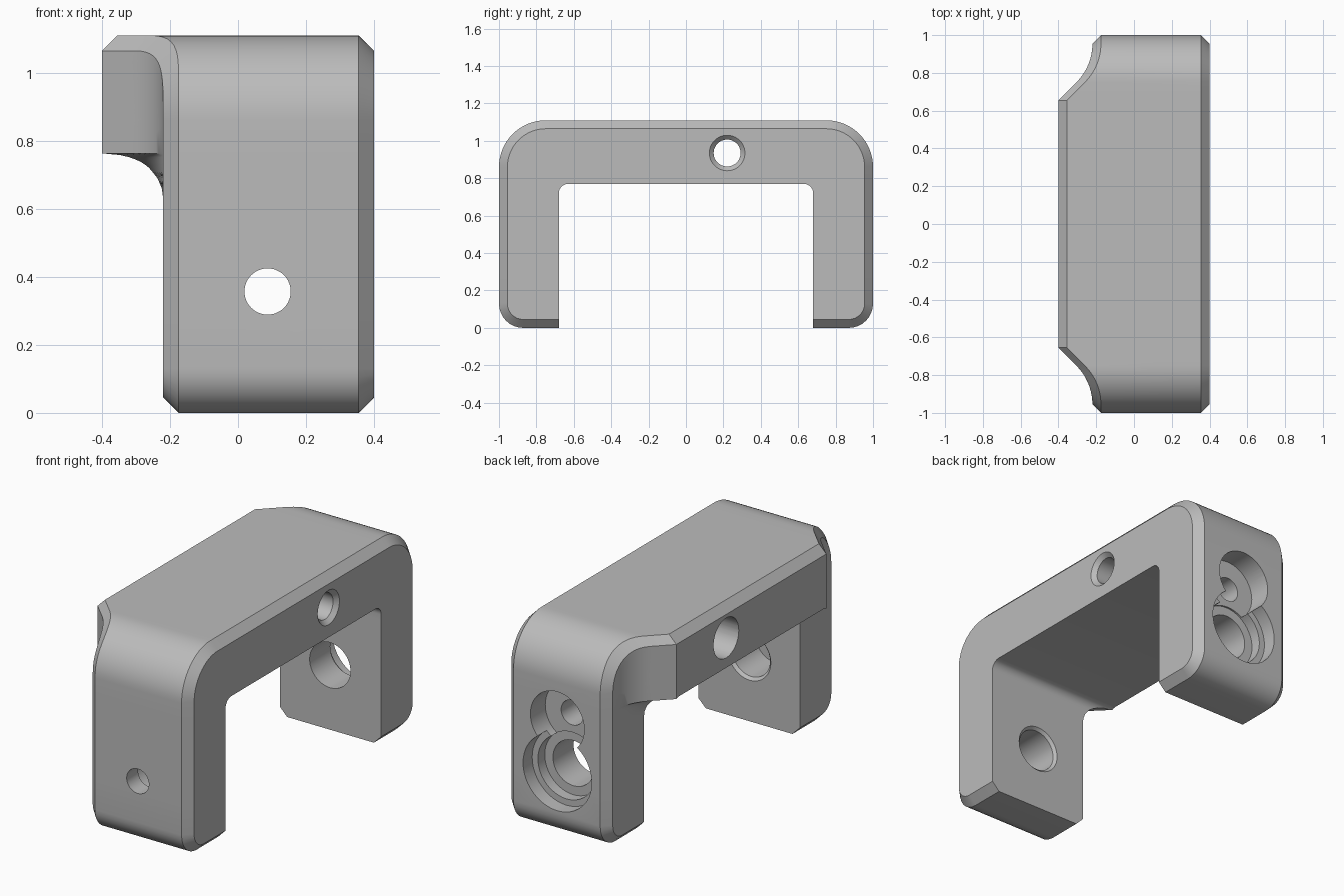
import bpy, bmesh
from math import sin, cos, pi, sqrt

if "Cube" in bpy.data.objects:
    bpy.data.objects.remove(bpy.data.objects["Cube"], do_unlink=True)

CH = 0.045          # outer chamfer
RIGHT, LEG, BOSS = 0.4, -0.22, -0.4
ROWS = 14

grey = bpy.data.materials.new("plain grey")
grey.use_nodes = True
grey.diffuse_color = (0.5, 0.5, 0.5, 1)
grey.node_tree.nodes["Principled BSDF"].inputs["Base Color"].default_value = (0.5, 0.5, 0.5, 1)


def side_x(y, z):
    """Side face: raised along the beam, sweeping back to the legs."""
    y = abs(y)
    if y < 0.655:
        g = BOSS
    elif y < 0.75:
        g = BOSS + y - 0.655
    elif y < 0.955:
        r = 0.29
        g = LEG - r + sqrt(r * r - (0.955 - y) ** 2)
    else:
        g = LEG
    t = min(1, max(0, (z - 0.63) / 0.133))
    return LEG + (g - LEG) * (1 - sqrt(1 - t * t))


def half_stations():
    """(outer point, inward normal, inner point) from leg foot to beam middle."""
    out = [((0.68, 0), (0, 1), (0.68, CH))]
    # rounded foot
    for i in range(9):
        a = -pi / 2 + i / 8 * pi / 2
        out.append(((0.87 + 0.13 * cos(a), 0.13 + 0.13 * sin(a)),
                    (-cos(a), -sin(a)), (0.68, 0.06 + 0.012 * i)))
    # straight leg up to the start of the inner fillet
    for z in (0.3, 0.63, 0.66, 0.69, 0.72):
        out.append(((1, z), (-1, 0), (0.68, z)))
    # inner fillet, level with the leg
    corner = (0.655, 0.72 + 0.05 * sin(pi / 3))
    for i in range(1, 7):
        a = i / 6 * pi / 3
        p = (0.63 + 0.05 * cos(a), 0.72 + 0.05 * sin(a))
        out.append(((1, p[1]), (-1, 0), p))
    # big outer corner, fanned from the fillet
    for i in range(17):
        a = i / 16 * pi / 2
        out.append(((0.75 + 0.25 * cos(a), 0.86 + 0.25 * sin(a)),
                    (-cos(a), -sin(a)), corner))
    # beam
    for y in (0.70, 0.655):
        out.append(((y, 1.11), (0, -1), corner))
    out.append(((0.642, 1.11), (0, -1), (0.642, 0.7685)))
    out.append(((0.63, 1.11), (0, -1), (0.63, 0.77)))
    out.append(((0, 1.11), (0, -1), (0, 0.77)))
    return out


def section(o, n, i):
    """Closed ring of points across the band at one station."""
    s = (o[0] + n[0] * CH, o[1] + n[1] * CH)
    ring = [(RIGHT - CH, *o), (RIGHT, *s), (RIGHT, *i)]
    for k in range(ROWS + 1):
        t = k / ROWS
        y, z = (i[j] + (s[j] - i[j]) * t for j in (0, 1))
        ring.append((side_x(y, z), y, z))
    ring.append((side_x(*o) + CH, *o))
    return ring


def finish(bm, name):
    bmesh.ops.remove_doubles(bm, verts=bm.verts, dist=1e-5)
    bmesh.ops.recalc_face_normals(bm, faces=bm.faces)
    mesh = bpy.data.meshes.new(name)
    bm.to_mesh(mesh)
    bm.free()
    ob = bpy.data.objects.new(name, mesh)
    bpy.context.collection.objects.link(ob)
    mesh.materials.append(grey)
    return ob


def loft(rings, name):
    bm = bmesh.new()
    vs = [[bm.verts.new(p) for p in r] for r in rings]
    n = len(vs[0])
    for a, b in zip(vs, vs[1:]):
        for k in range(n):
            m = (k + 1) % n
            bm.faces.new((a[k], a[m], b[m], b[k]))
    bm.faces.new(vs[0])
    bm.faces.new(vs[-1][::-1])
    return finish(bm, name)


half = half_stations()
other = [((-o[0], o[1]), (-n[0], n[1]), (-i[0], i[1])) for o, n, i in half[-2::-1]]
body = loft([section(*s) for s in half + other], "bracket_body")


def bore(name, axis, u, z, profile, seg=48):
    """Cut a stepped round hole; profile is (radius, position along axis)."""
    rings = []
    for r, p in profile:
        ring = []
        for k in range(seg):
            a = 2 * pi * k / seg
            c, h = u + r * cos(a), z + r * sin(a)
            ring.append((p, c, h) if axis == "x" else (c, p, h))
        rings.append(ring)
    cutter = loft(rings, name)
    cutter.hide_render = True
    mod = body.modifiers.new(name, "BOOLEAN")
    mod.operation, mod.solver, mod.object = "DIFFERENCE", "EXACT", cutter
    bpy.context.view_layer.objects.active = body
    bpy.ops.object.modifier_apply(modifier=name)
    bpy.data.objects.remove(cutter, do_unlink=True)


bpy.ops.object.select_all(action="DESELECT")
body.select_set(True)

# cross hole through the beam
bore("beam_hole", "x", 0.22, 0.935,
     [(0.11, -0.5), (0.11, 0.0), (0.072, 0.0), (0.072, 0.377), (0.095, 0.4), (0.115, 0.42)])
# front leg: small hole outside, wide bore inside
bore("front_leg_hole", "y", 0.087, 0.357,
     [(0.068, -1.1), (0.068, -0.9), (0.115, -0.9), (0.115, -0.695), (0.13, -0.68), (0.14, -0.67)])
# back leg: stepped recess and a smaller recess above it
bore("back_leg_hole", "y", 0.087, 0.357,
     [(0.125, 0.6), (0.125, 0.86), (0.175, 0.86), (0.175, 0.92), (0.21, 0.92), (0.21, 1.1)])
bore("back_leg_upper_hole", "y", 0.087, 0.64,
     [(0.068, 0.6), (0.068, 0.87), (0.165, 0.87), (0.165, 1.1)])

bpy.ops.object.shade_smooth_by_angle(angle=0.5)
